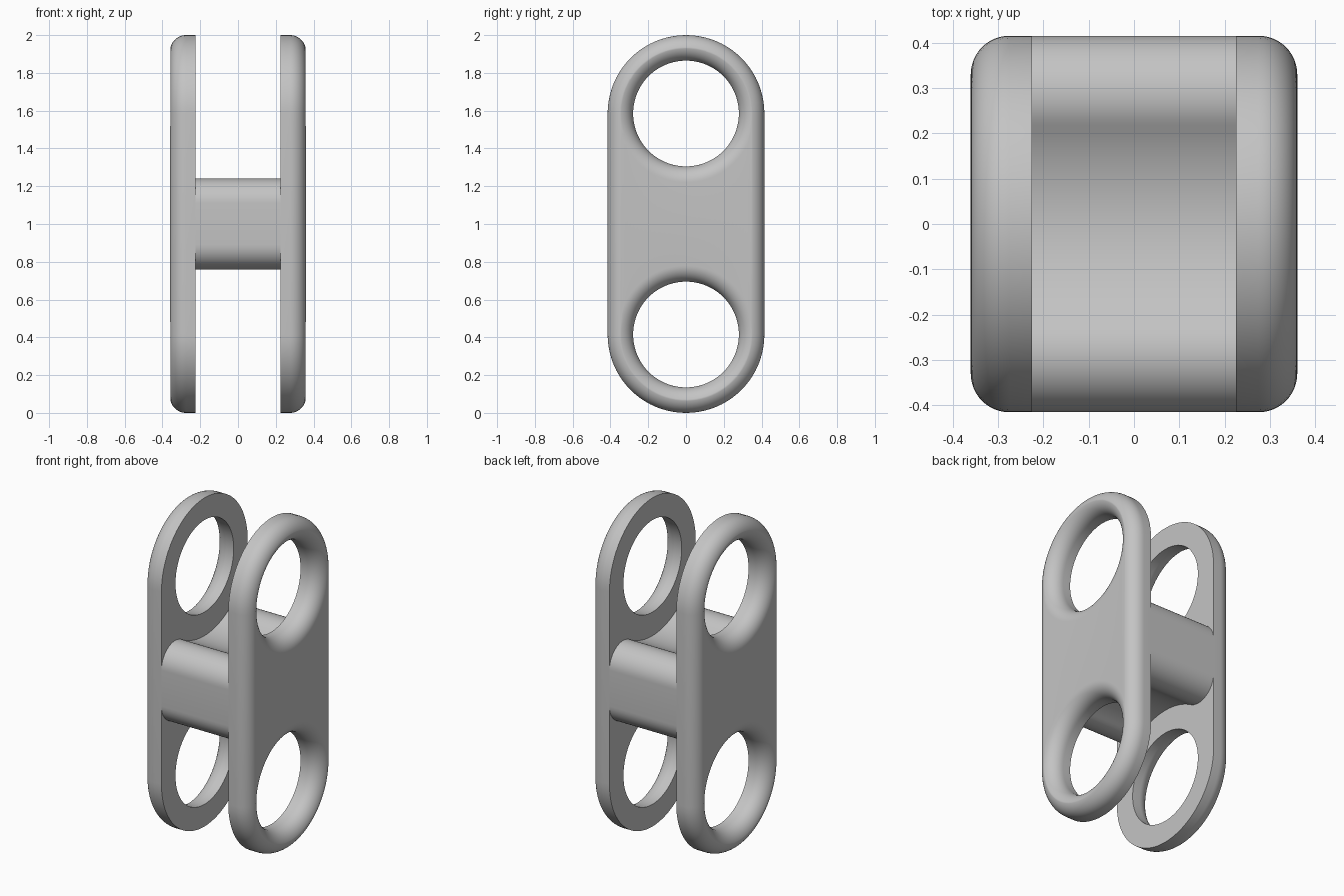
import bpy, bmesh
from math import sin, cos, pi, atan2, hypot, radians

if "Cube" in bpy.data.objects:
    bpy.data.objects.remove(bpy.data.objects["Cube"])

RADIUS, HOLE, FILLET = 0.415, 0.28, 0.085   # plate end, hole and edge rounding
INNER, OUTER = 0.225, 0.36                  # plate faces along x
RISE = 1 - RADIUS                           # hole centre above the middle
STEPS = 12

grey = bpy.data.materials.new("plain_grey")
grey.use_nodes = True
colour = (0.55, 0.55, 0.55, 1)
grey.diffuse_color = colour
grey.node_tree.nodes["Principled BSDF"].inputs["Base Color"].default_value = colour


def arc(cy, cz, r, start, end, n):
    angles = [start + (end - start) * i / n for i in range(n + 1)]
    return [(cy + r * cos(a), cz + r * sin(a)) for a in angles]


def stadium(r, half):
    return arc(0, 1 + half, r, 0, pi, 40) + arc(0, 1 - half, r, pi, 2 * pi, 40)


def circle(r, cz):
    return arc(0, cz, r, 0, 2 * pi, 80)[:-1]


def loft(name, sections):
    """Skin a row of (x, outline) sections and cap both ends."""
    bm = bmesh.new()
    rings = [[bm.verts.new((x, y, z)) for y, z in pts] for x, pts in sections]
    for a, b in zip(rings, rings[1:]):
        for i in range(len(a)):
            bm.faces.new((a[i - 1], a[i], b[i], b[i - 1]))
    bm.faces.new(rings[0])
    bm.faces.new(rings[-1])
    bmesh.ops.recalc_face_normals(bm, faces=bm.faces)
    mesh = bpy.data.meshes.new(name)
    bm.to_mesh(mesh)
    bm.free()
    mesh.materials.append(grey)
    obj = bpy.data.objects.new(name, mesh)
    bpy.context.collection.objects.link(obj)
    return obj


def activate(obj):
    bpy.ops.object.select_all(action='DESELECT')
    obj.select_set(True)
    bpy.context.view_layer.objects.active = obj


# Side plates: rounded slabs with two flared holes
turns = [pi / 2 * i / STEPS for i in range(STEPS + 1)]
for side, name in ((1, "left_plate"), (-1, "right_plate")):
    rounding = [(OUTER - FILLET * (1 - sin(t)), RADIUS - FILLET * (1 - cos(t))) for t in turns]
    plate = loft(name, [(side * x, stadium(r, RISE))
                        for x, r in [(INNER, RADIUS)] + rounding])
    flare = [(OUTER - FILLET * (1 - sin(t)), HOLE + FILLET * (1 - cos(t))) for t in turns]
    profile = [(INNER - 0.1, HOLE)] + flare + [(OUTER + 0.1, HOLE + FILLET)]
    activate(plate)
    for cz in (1 - RISE, 1 + RISE):
        cutter = loft("hole_cutter", [(side * x, circle(r, cz)) for x, r in profile])
        cutter.hide_render = True
        cut = plate.modifiers.new("hole", 'BOOLEAN')
        cut.operation, cut.solver, cut.object = 'DIFFERENCE', 'EXACT', cutter
        bpy.ops.object.modifier_apply(modifier=cut.name)
        bpy.data.objects.remove(cutter)
    bpy.ops.object.shade_smooth_by_angle(angle=radians(30))

# Cross bar: rounded corners with hollows concentric to the holes
corner = 0.13
cy, cz = RADIUS - corner, 0.24 - corner
dy, dz = cy, RISE - cz
hollow = hypot(dy, dz) - corner
lean = atan2(dz, -dy)
right = arc(cy, cz, corner, 0, lean, 16)
dip = arc(0, RISE, hollow, lean - pi, -lean, 24)[1:-1]
left = [(-y, z) for y, z in reversed(right)]
top = right + dip + left
outline = [(y, 1 + z) for y, z in top] + [(-y, 1 - z) for y, z in top]
bar = loft("cross_bar", [(-INNER, outline), (INNER, outline)])
activate(bar)
bpy.ops.object.shade_smooth_by_angle(angle=radians(30))
